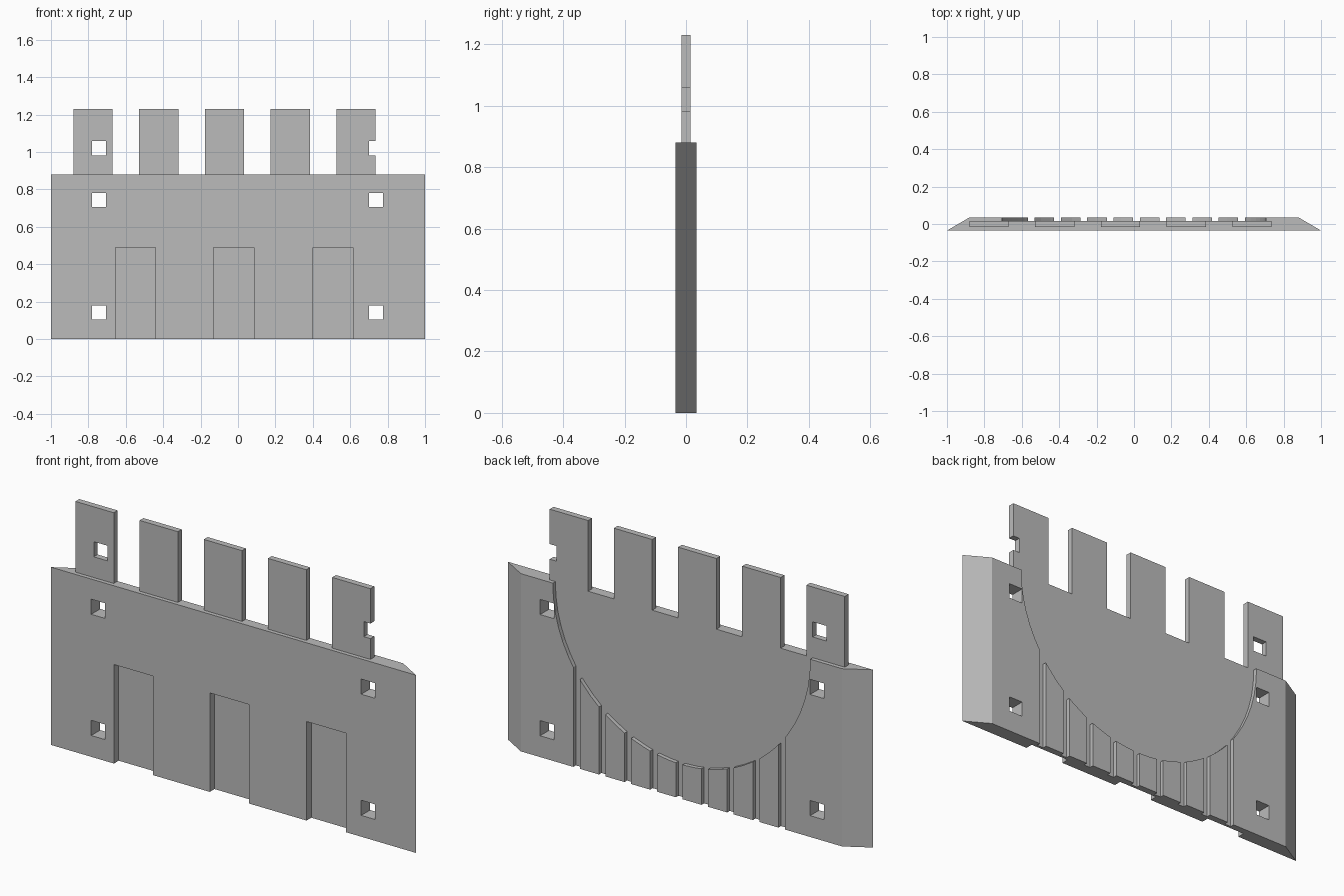
import bpy, bmesh, math
from mathutils import Vector

cube = bpy.data.objects.get("Cube")
if cube:
    bpy.data.objects.remove(cube, do_unlink=True)

grey = bpy.data.materials.new("plain_grey")
grey.use_nodes = True
colour = (0.5, 0.5, 0.5, 1)
grey.diffuse_color = colour
grey.node_tree.nodes["Principled BSDF"].inputs["Base Color"].default_value = colour


def prism(name, points, sweep):
    """Solid made by sweeping a flat outline along a vector."""
    bm = bmesh.new()
    face = bm.faces.new([bm.verts.new(p) for p in points])
    ext = bmesh.ops.extrude_face_region(bm, geom=[face])
    moved = [v for v in ext["geom"] if isinstance(v, bmesh.types.BMVert)]
    bmesh.ops.translate(bm, verts=moved, vec=Vector(sweep))
    bmesh.ops.recalc_face_normals(bm, faces=bm.faces)
    mesh = bpy.data.meshes.new(name)
    bm.to_mesh(mesh)
    bm.free()
    mesh.materials.append(grey)
    obj = bpy.data.objects.new(name, mesh)
    bpy.context.collection.objects.link(obj)
    return obj


def box(name, x0, x1, y0, y1, z0, z1):
    return prism(name, [(x0, y0, z0), (x1, y0, z0), (x1, y0, z1), (x0, y0, z1)],
                 (0, y1 - y0, 0))


def cut(target, cutter):
    mod = target.modifiers.new("cut", "BOOLEAN")
    mod.operation, mod.solver, mod.object = "DIFFERENCE", "EXACT", cutter
    bpy.context.view_layer.objects.active = target
    bpy.ops.object.modifier_apply(modifier=mod.name)
    bpy.data.objects.remove(cutter, do_unlink=True)


def peg_hole(target, x, z):
    h = 0.0375
    cut(target, box("peg_cutter", x - h, x + h, -0.2, 0.2, z - h, z + h))


HALF, FLOOR, TOP = 0.035, 0.015, 0.88

# Main plate with bevelled ends
plate = prism("wall_plate", [(-1, -HALF, 0), (1, -HALF, 0), (0.88, HALF, 0), (-0.88, HALF, 0)],
              (0, 0, TOP))

# Rounded recess on the back, with grooves running down to the bottom edge
radius, centre_z = 0.705, 0.875


def arc(x):
    return centre_z - math.sqrt(max(radius ** 2 - x ** 2, 0))


gaps = [(-0.567 + 0.1405 * i, -0.531 + 0.1405 * i) for i in range(9)]
steps = 32
xs = [-radius * math.cos(math.pi * i / steps) for i in range(steps + 1)]
outline = [(x, arc(x)) for x in xs if not any(a - 0.004 < x < b + 0.004 for a, b in gaps)]
for a, b in gaps:
    at = next(i for i, p in enumerate(outline) if p[0] > a)
    outline[at:at] = [(a, arc(a)), (a, -0.1), (b, -0.1), (b, arc(b))]
outline += [(radius, 1), (-radius, 1)]
cut(plate, prism("recess_cutter", [(x, FLOOR, z) for x, z in outline], (0, 0.1, 0)))

# Three slots in the front
for x in (-0.655, -0.13, 0.4):
    cut(plate, box("slot_cutter", x, x + 0.215, -0.1, 0.002, -0.1, 0.49))

# Square peg holes near the corners
for x in (-0.742, 0.737):
    for z in (0.143, 0.743):
        peg_hole(plate, x, z)

# Row of upright tabs, the outer two pierced
for i in range(5):
    x = -0.88 + 0.3515 * i
    tab = box(f"top_tab_{i + 1}", x, x + 0.21, -FLOOR, FLOOR, TOP, 1.23)
    if i == 0:
        peg_hole(tab, -0.742, 1.02)
    elif i == 4:
        peg_hole(tab, 0.737, 1.02)
